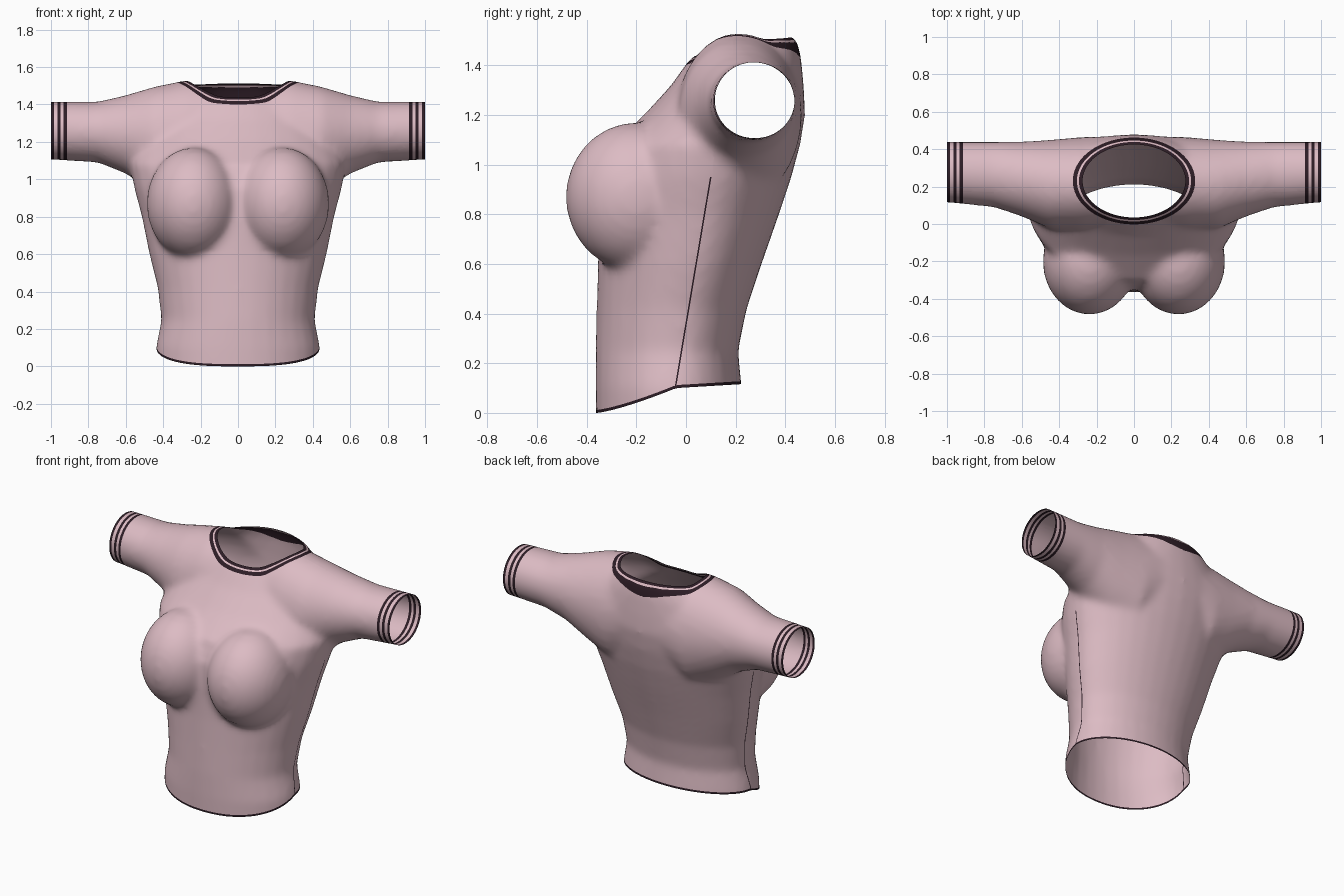
import bpy, bmesh
from math import sin, cos, pi, hypot
from mathutils import Vector, Matrix

cube = bpy.data.objects.get("Cube")
if cube:
    bpy.data.objects.remove(cube, do_unlink=True)


def material(name, rgb):
    m = bpy.data.materials.new(name)
    m.use_nodes = True
    m.diffuse_color = (*rgb, 1)
    m.node_tree.nodes["Principled BSDF"].inputs["Base Color"].default_value = (*rgb, 1)
    return m


pink = material("dusty pink cloth", (0.72, 0.50, 0.55))
dark = material("dark plum trim", (0.026, 0.012, 0.019))
SIDES = 32
ANGLES = [2 * pi * i / SIDES for i in range(SIDES)]


def loft(bm, rings):
    """Closed skin through a list of equal rings."""
    loops = [[bm.verts.new(p) for p in ring] for ring in rings]
    for a, b in zip(loops, loops[1:]):
        for i in range(SIDES):
            j = (i + 1) % SIDES
            bm.faces.new((a[i], a[j], b[j], b[i]))
    bm.faces.new(loops[0][::-1])
    bm.faces.new(loops[-1])


def torso_ring(z, w, front, back, mid):
    return [Vector((w * cos(a), mid + sin(a) * (back - mid if sin(a) > 0 else mid - front), z))
            for a in ANGLES]


def sleeve_ring(x, y0, y1, z0, z1):
    return [Vector((x, (y0 + y1) / 2 + cos(a) * (y1 - y0) / 2,
                    (z0 + z1) / 2 + sin(a) * (z1 - z0) / 2)) for a in ANGLES]


# Body volume: height, half width, front, back, side line
torso = [(-.15, .44, -.36, .22, -.05), (.1, .44, -.365, .225, -.045),
         (.25, .41, -.365, .21, -.03), (.42, .43, -.36, .245, -.01),
         (.6, .475, -.355, .305, .03), (.8, .515, -.355, .375, .07),
         (.95, .555, -.35, .425, .1), (1.08, .58, -.30, .46, .13),
         (1.2, .55, -.17, .48, .2), (1.32, .48, -.06, .475, .22),
         (1.42, .38, .01, .465, .25), (1.5, .28, .12, .45, .27),
         (1.53, .15, .2, .4, .28)]
# Shoulder and sleeve volume: distance out, front, back, bottom, top
sleeve = [(0, -.01, .475, 1.0, 1.53), (.28, -.04, .465, .85, 1.53),
          (.45, -.025, .45, .93, 1.495), (.6, .04, .44, 1.03, 1.45),
          (.75, .09, .44, 1.09, 1.415), (1.0, .115, .44, 1.105, 1.415),
          (1.1, .115, .44, 1.105, 1.415)]

bm = bmesh.new()
loft(bm, [torso_ring(*r) for r in torso])
loft(bm, [sleeve_ring(-r[0], *r[1:]) for r in sleeve[:0:-1]] + [sleeve_ring(*r) for r in sleeve])
for side in (-1, 1):
    bmesh.ops.create_uvsphere(bm, u_segments=32, v_segments=20, radius=1,
                              matrix=Matrix.Translation((side * .238, -.2, .87))
                              @ Matrix.Diagonal((.25, .285, .3, 1)))
bmesh.ops.recalc_face_normals(bm, faces=bm.faces)
mesh = bpy.data.meshes.new("shirt")
bm.to_mesh(mesh)
bm.free()
shirt = bpy.data.objects.new("shirt", mesh)
bpy.context.collection.objects.link(shirt)

# Fuse the volumes into one soft skin
remesh = shirt.modifiers.new("fuse", "REMESH")
remesh.mode = "VOXEL"
remesh.voxel_size = 0.02
soften = shirt.modifiers.new("soften", "SMOOTH")
soften.factor = 0.5
soften.iterations = 10
bpy.context.view_layer.update()
bm = bmesh.new()
bm.from_object(shirt, bpy.context.evaluated_depsgraph_get())
shirt.modifiers.clear()


# Measures used to trim and colour the cloth
def hem(p):
    t = min(max((p.y + .36) / .32, 0), 1)
    return p.z - .1 * t ** 1.3 - .06 * max(0, p.y + .04)


def cuff(p):
    return abs(p.x)


def neck(p):
    return hypot(p.x / .275, (p.y - .23) / .195) if p.z > 1.2 else 9


def seam(p):
    return p.y + .06 - .168 * p.z


def cut(measure, level):
    """Split the skin along the line where the measure equals the level."""
    value = {v: measure(v.co) - level for v in bm.verts}
    fresh = []
    for e in list(bm.edges):
        a, b = e.verts
        if value[a] * value[b] < 0:
            fresh.append(bmesh.utils.edge_split(e, a, value[a] / (value[a] - value[b]))[1])
    bmesh.ops.connect_verts(bm, verts=fresh)


def drop(test):
    bmesh.ops.delete(bm, geom=[f for f in bm.faces if test(f.calc_center_median())],
                     context="FACES")


# Open the hem, the cuffs and the neck
cut(hem, 0)
drop(lambda p: hem(p) < 0)
cut(cuff, 1)
drop(lambda p: cuff(p) > 1)
cut(neck, 1)
drop(lambda p: neck(p) < 1)

# Dark stripes along the openings and the side seams
stripes = [(hem, -1, .012), (cuff, .915, .932), (cuff, .948, .965), (cuff, .985, 2),
           (neck, 0, 1.07), (neck, 1.11, 1.19), (seam, -.003, .003)]
for measure, low, high in stripes:
    cut(measure, low)
    cut(measure, high)
for f in bm.faces:
    p = f.calc_center_median()
    f.material_index = int(any(low < m(p) < high and (m is not seam or p.z < .95)
                               for m, low, high in stripes))

bm.to_mesh(mesh)
bm.free()
mesh.materials.append(pink)
mesh.materials.append(dark)
bpy.ops.object.select_all(action="DESELECT")
shirt.select_set(True)
bpy.context.view_layer.objects.active = shirt
bpy.ops.object.shade_smooth_by_angle(angle=pi / 4)
